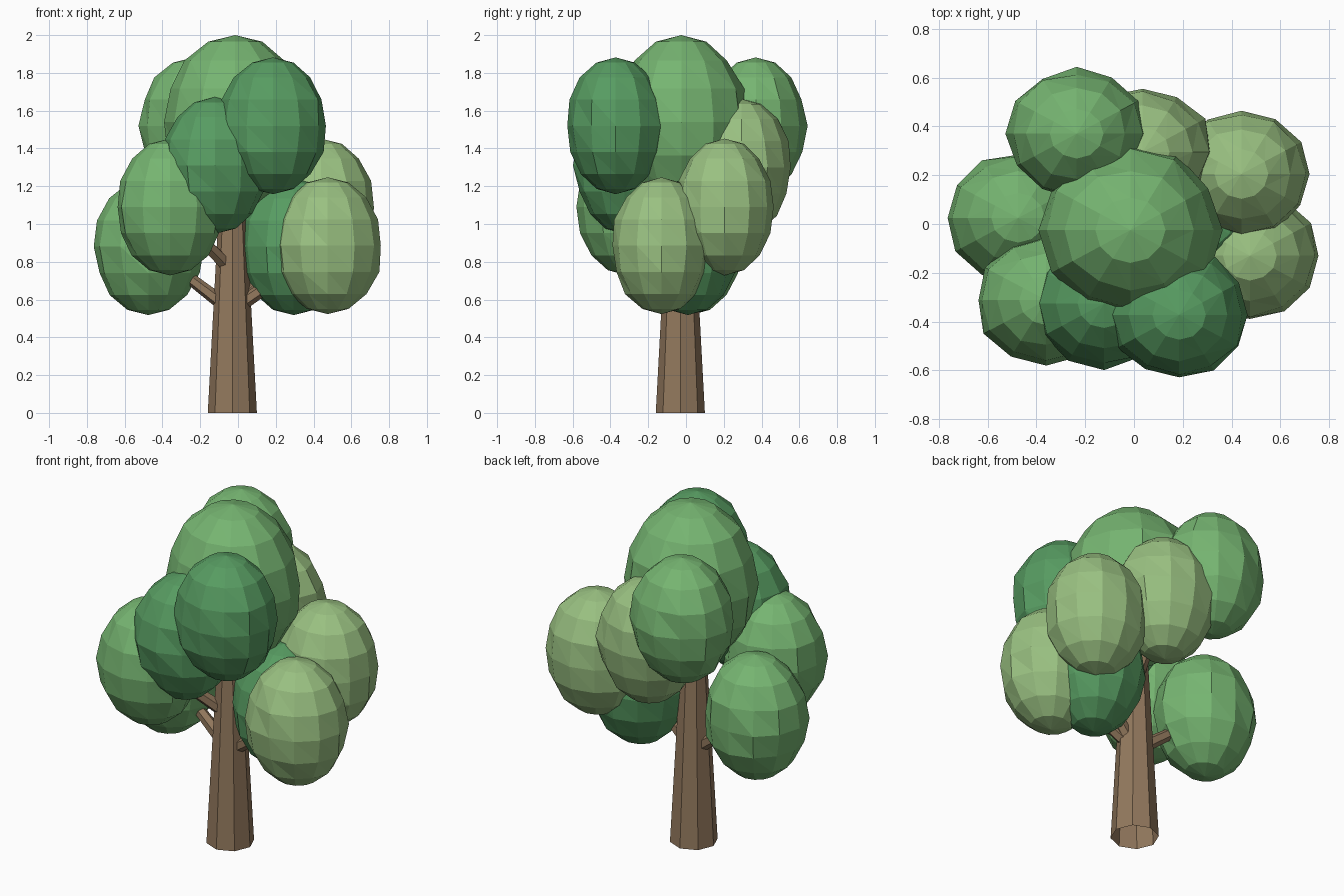
import bpy, bmesh, random
from mathutils import Vector, Matrix

if "Cube" in bpy.data.objects:
    bpy.data.objects.remove(bpy.data.objects["Cube"])

random.seed(4)


def material(name, rgb):
    m = bpy.data.materials.new(name)
    m.diffuse_color = (*rgb, 1)
    m.use_nodes = True
    m.node_tree.nodes["Principled BSDF"].inputs["Base Color"].default_value = m.diffuse_color
    return m


BARK = material("bark", (0.29, 0.19, 0.11))
LIGHT = material("light_leaf", (0.32, 0.53, 0.22))
MID = material("mid_leaf", (0.18, 0.46, 0.165))
DARK = material("dark_leaf", (0.095, 0.33, 0.12))


def finish(bm, name, mat):
    mesh = bpy.data.meshes.new(name)
    bm.to_mesh(mesh)
    bm.free()
    mesh.materials.append(mat)
    bpy.context.collection.objects.link(bpy.data.objects.new(name, mesh))


def limb(name, start, end, r1, r2, sides):
    # Open tapered tube between two points
    a, b = Vector(start), Vector(end)
    d = b - a
    bm = bmesh.new()
    bmesh.ops.create_cone(bm, cap_ends=False, segments=sides,
                          radius1=r1, radius2=r2, depth=d.length)
    rot = d.to_track_quat('Z', 'Y').to_matrix().to_4x4() if abs(d.x) > 1e-4 else Matrix()
    bm.transform(Matrix.Translation((a + b) / 2) @ rot)
    finish(bm, name, BARK)


def leaf_clump(name, center, radii, mat):
    # Faceted, slightly irregular tall ellipsoid
    bm = bmesh.new()
    bmesh.ops.create_uvsphere(bm, u_segments=12, v_segments=8, radius=1)
    for v in bm.verts:
        side = 1.0 - abs(v.co.z)
        k = 1.0 + random.uniform(-0.035, 0.035) * min(1, 3 * side)
        v.co.x *= k
        v.co.y *= k
    bmesh.ops.triangulate(bm, faces=bm.faces, quad_method='FIXED')
    bm.transform(Matrix.Translation(center) @ Matrix.Diagonal((*radii, 1)))
    finish(bm, name, mat)


# Trunk
TX = TY = -0.03
limb("trunk", (TX, TY, 0), (TX, TY, 1.3), 0.13, 0.06, 8)

# Crown top
leaf_clump("crown_top", (-0.015, -0.025, 1.54), (0.375, 0.35, 0.46), MID)

# Surrounding clumps, each carried by a branch
R = (0.287, 0.265, 0.362)
clumps = [
    ("front_right_upper", (0.185, -0.372, 1.52), DARK),
    ("front_middle", (-0.122, -0.325, 1.31), DARK),
    ("front_left", (-0.36, -0.312, 1.09), MID),
    ("left_low", (-0.475, 0.025, 0.88), MID),
    ("back_left_upper", (-0.235, 0.37, 1.52), MID),
    ("back_middle", (0.035, 0.295, 1.30), LIGHT),
    ("right_back", (0.44, 0.205, 1.09), LIGHT),
    ("right_front_low", (0.475, -0.13, 0.885), LIGHT),
    ("right_low", (0.295, 0.01, 0.88), DARK),
]
for name, c, mat in clumps:
    leaf_clump("leaves_" + name, c, R, mat)
    limb("branch_" + name, (TX, TY, min(c[2] - 0.34, 1.1)), c, 0.04, 0.024, 6)
